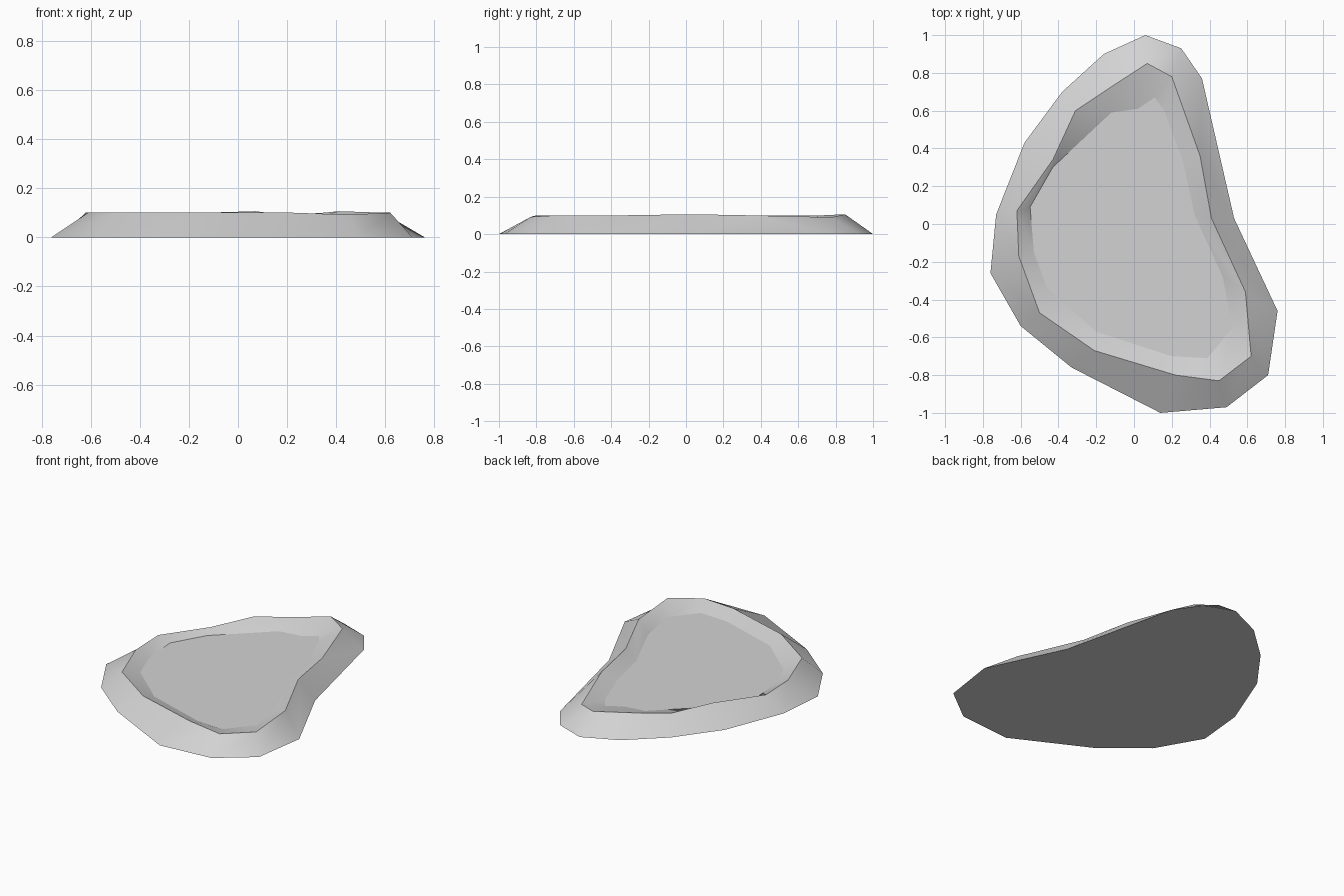
import bpy
import bmesh

default_cube = bpy.data.objects.get("Cube")
if default_cube:
    bpy.data.objects.remove(default_cube, do_unlink=True)


def make_material(name, value):
    """Plain matte grey material."""
    material = bpy.data.materials.new(name)
    material.use_nodes = True
    colour = (value, value, value, 1)
    material.diffuse_color = colour
    shader = material.node_tree.nodes["Principled BSDF"]
    shader.inputs["Base Color"].default_value = colour
    shader.inputs["Roughness"].default_value = 0.9
    return material


def add_loop(bm, outline, heights):
    """Add a ring of vertices, one height per outline point."""
    return [bm.verts.new((x, y, z)) for (x, y), z in zip(outline, heights)]


def bridge(bm, lower, upper):
    """Join two rings with a band of smooth quads."""
    count = len(lower)
    for i in range(count):
        j = (i + 1) % count
        face = bm.faces.new((lower[i], lower[j], upper[j], upper[i]))
        face.smooth = True


def sharpen(bm, ring):
    """Keep the edges around a ring crisp."""
    for i, vert in enumerate(ring):
        edge = bm.edges.get((vert, ring[(i + 1) % len(ring)]))
        edge.smooth = False


# Outlines, counter-clockwise from the front
foot_outline = [
    (.14, -1), (.49, -.97), (.71, -.8), (.76, -.46), (.53, .03),
    (.36, .77), (.25, .93), (.06, 1), (-.16, .9), (-.38, .7),
    (-.58, .43), (-.73, .05), (-.76, -.26), (-.6, -.54), (-.33, -.76)]
rim_outline = [
    (.22, -.8), (.45, -.83), (.62, -.7), (.59, -.36), (.41, .03),
    (.35, .36), (.2, .78), (.07, .85), (-.13, .72), (-.31, .6),
    (-.43, .34), (-.62, .07), (-.61, -.17), (-.5, -.47), (-.21, -.67)]
floor_outline = [
    (.2, -.7), (.39, -.71), (.52, -.55), (.47, -.28), (.32, .05),
    (.26, .33), (.16, .6), (.11, .67), (.02, .61), (-.12, .59),
    (-.43, .3), (-.55, .09), (-.53, -.15), (-.46, -.34), (-.2, -.57)]

# Slightly uneven rim height
count = len(rim_outline)
rim_heights = [0.1] * count
rim_heights[1] = 0.092
rim_heights[4] = 0.106
rim_heights[6] = 0.09
rim_heights[7] = 0.106

# Banked outside, rim, sloping inside and flat floor
bm = bmesh.new()
foot = add_loop(bm, foot_outline, [0] * count)
rim = add_loop(bm, rim_outline, rim_heights)
floor = add_loop(bm, floor_outline, [0.06] * count)
bridge(bm, foot, rim)
bridge(bm, rim, floor)
bm.faces.new(floor)
bm.faces.new(list(reversed(foot)))
for ring in (foot, rim, floor):
    sharpen(bm, ring)

mesh = bpy.data.meshes.new("shallow_basin")
bm.to_mesh(mesh)
bm.free()
mesh.materials.append(make_material("light_grey", 0.65))
basin = bpy.data.objects.new("shallow_basin", mesh)
bpy.context.collection.objects.link(basin)
